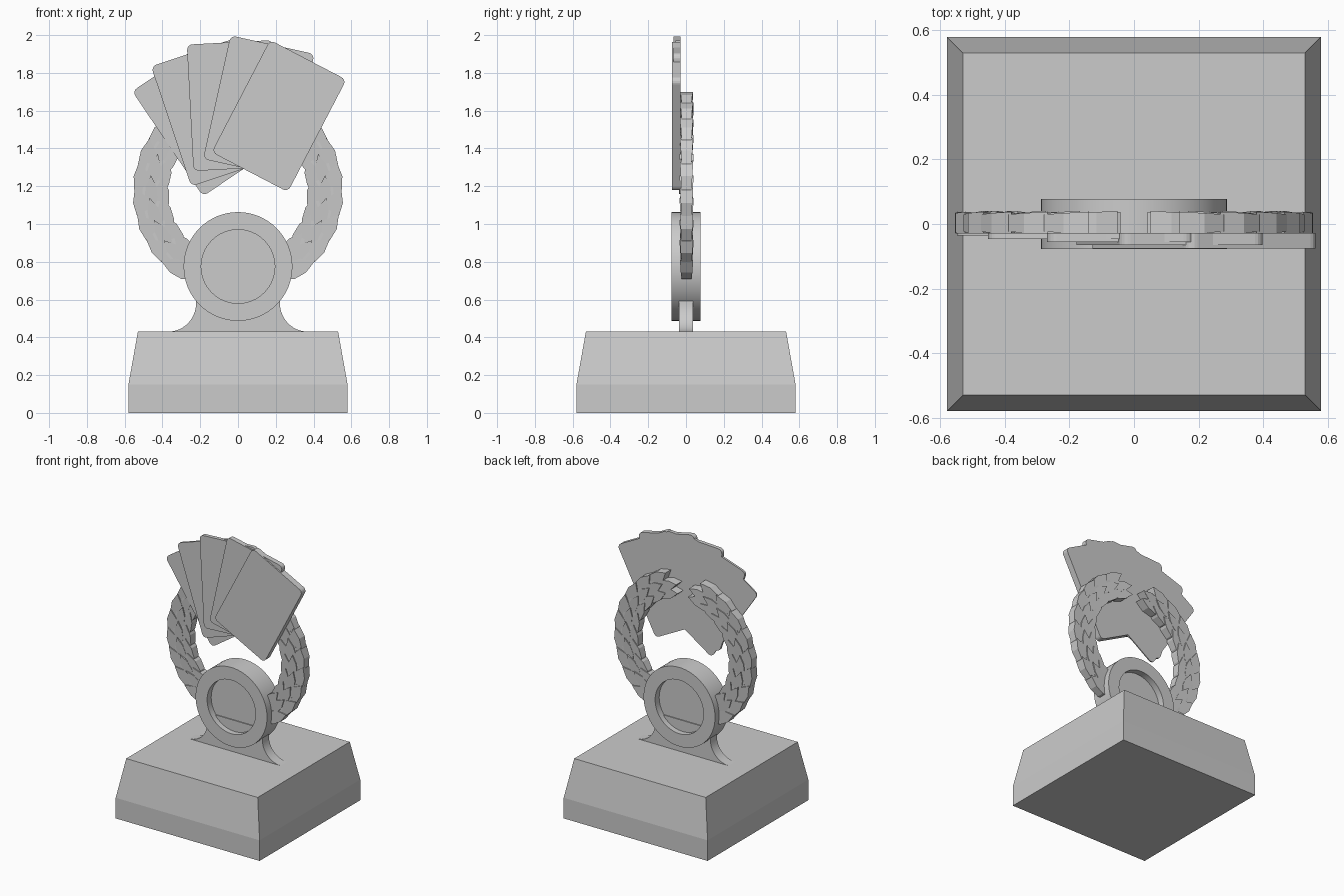
import bpy, bmesh
from math import sin, cos, pi, radians, sqrt
from mathutils import Matrix, Vector

if "Cube" in bpy.data.objects:
    bpy.data.objects.remove(bpy.data.objects["Cube"], do_unlink=True)

grey = bpy.data.materials.new("grey")
grey.use_nodes = True
grey.diffuse_color = (0.6, 0.6, 0.6, 1)
grey.node_tree.nodes["Principled BSDF"].inputs["Base Color"].default_value = (0.6, 0.6, 0.6, 1)


def finish(name, bm, smooth=False):
    bmesh.ops.recalc_face_normals(bm, faces=bm.faces)
    mesh = bpy.data.meshes.new(name)
    bm.to_mesh(mesh)
    bm.free()
    mesh.materials.append(grey)
    obj = bpy.data.objects.new(name, mesh)
    bpy.context.collection.objects.link(obj)
    if smooth:
        bpy.ops.object.select_all(action="DESELECT")
        obj.select_set(True)
        bpy.context.view_layer.objects.active = obj
        bpy.ops.object.shade_smooth_by_angle(angle=radians(30))
    return obj


def slab(bm, outline, front, back):
    """Extrude an (x, z) outline; front and back give y for each point."""
    a = [bm.verts.new((x, front(i), z)) for i, (x, z) in enumerate(outline)]
    b = [bm.verts.new((x, back(i), z)) for i, (x, z) in enumerate(outline)]
    bm.faces.new(a)
    bm.faces.new(b[::-1])
    n = len(a)
    for i in range(n):
        j = (i + 1) % n
        bm.faces.new((a[i], b[i], b[j], a[j]))


def lathe(name, profile, sides, matrix, smooth=False):
    """Revolve an (r, z) profile about z, then place it."""
    bm = bmesh.new()
    verts = [bm.verts.new((r, 0, z)) for r, z in profile]
    edges = [bm.edges.new(pair) for pair in zip(verts, verts[1:])]
    bmesh.ops.spin(bm, geom=verts + edges, axis=(0, 0, 1), cent=(0, 0, 0),
                   angle=2 * pi, steps=sides)
    bmesh.ops.remove_doubles(bm, verts=bm.verts, dist=0.0005)
    bm.transform(matrix)
    return finish(name, bm, smooth)


# Square plinth with tapered upper walls
k = sqrt(2)
lathe("base", [(0, 0), (0.58 * k, 0), (0.58 * k, 0.15), (0.53 * k, 0.43), (0, 0.43)],
      4, Matrix.Rotation(pi / 4, 4, "Z"))

# Medallion with a recess on both faces
half, floor = 0.077, 0.03
lathe("medallion", [(0, -floor), (0.195, -floor), (0.195, -half), (0.288, -half),
                    (0.288, half), (0.195, half), (0.195, floor), (0, floor)],
      64, Matrix.Translation((0, 0, 0.775)) @ Matrix.Rotation(pi / 2, 4, "X"), True)

# Flared foot under the medallion
side = [(0.37 - 0.148 * sin(t * pi / 24), 0.58 - 0.15 * cos(t * pi / 24)) for t in range(13)]
side.append((0.222, 0.66))
bm = bmesh.new()
slab(bm, side + [(-x, z) for x, z in reversed(side)], lambda i: -0.037, lambda i: 0.037)
finish("foot", bm, True)

# Wreath: one arm of overlapping leaves on a band, mirrored
CENTRE_Z, MID_Y = 1.17, 0.003


def ring(radius, degrees):
    a = radians(degrees)
    return Vector((radius * sin(a), CENTRE_Z - radius * cos(a)))


def leaf(bm, radius, degrees, length, width, turn, lift):
    """A pointed leaf that rises from its base to its tip."""
    shape = [(0, -0.25), (0.3, -0.5), (0.65, -0.42), (1, 0),
             (0.65, 0.42), (0.3, 0.5), (0, 0.25)]
    a = radians(degrees)
    along = Vector((cos(a - turn), sin(a - turn)))
    out = Vector((along.y, -along.x))
    base = ring(radius, degrees)
    pts = [base + along * u * length + out * v * width for u, v in shape]
    depth = [lift - 0.012 * (1 - u) for u, v in shape]
    slab(bm, pts, lambda i: MID_Y - depth[i], lambda i: MID_Y + depth[i])


bm = bmesh.new()
steps = [30 + 5 * i for i in range(27)]
band = [ring(0.505, d) for d in steps] + [ring(0.405, d) for d in reversed(steps)]
slab(bm, band, lambda i: MID_Y - 0.027, lambda i: MID_Y + 0.027)
for i in range(9):
    d = 27 + 14.6 * i
    leaf(bm, 0.495, d, 0.2, 0.095, radians(4), 0.035)
    leaf(bm, 0.425, d + 4, 0.19, 0.085, radians(-19), 0.035)
    leaf(bm, 0.465, d + 9, 0.17, 0.07, radians(-9), 0.038)
leaf(bm, 0.46, 150, 0.18, 0.075, radians(-11), 0.036)
wreath = finish("wreath", bm)
mirror = wreath.modifiers.new("mirror", "MIRROR")
mirror.use_axis = (True, False, False)

# Fan of five playing cards sharing one back plane, each nearer than the last
CARD_W, CARD_H, CORNER = 0.455, 0.67, 0.03
fan = [(-0.184, 1.552, 34), (-0.138, 1.589, 18.5), (-0.026, 1.627, 3),
       (0.11, 1.622, -12.5), (0.217, 1.572, -27.5)]
for n, (cx, cz, tilt) in enumerate(fan):
    turn = Matrix.Rotation(radians(tilt), 2)
    outline = []
    for q, (sx, sz) in enumerate([(1, 1), (-1, 1), (-1, -1), (1, -1)]):
        for s in range(6):
            a = (q + s / 5) * pi / 2
            p = Vector((sx * (CARD_W / 2 - CORNER) + CORNER * cos(a),
                        sz * (CARD_H / 2 - CORNER) + CORNER * sin(a)))
            outline.append(turn @ p + Vector((cx, cz)))
    bm = bmesh.new()
    slab(bm, outline, lambda i: -0.036 - 0.0098 * n, lambda i: -0.028)
    finish("card_%d" % (n + 1), bm)
